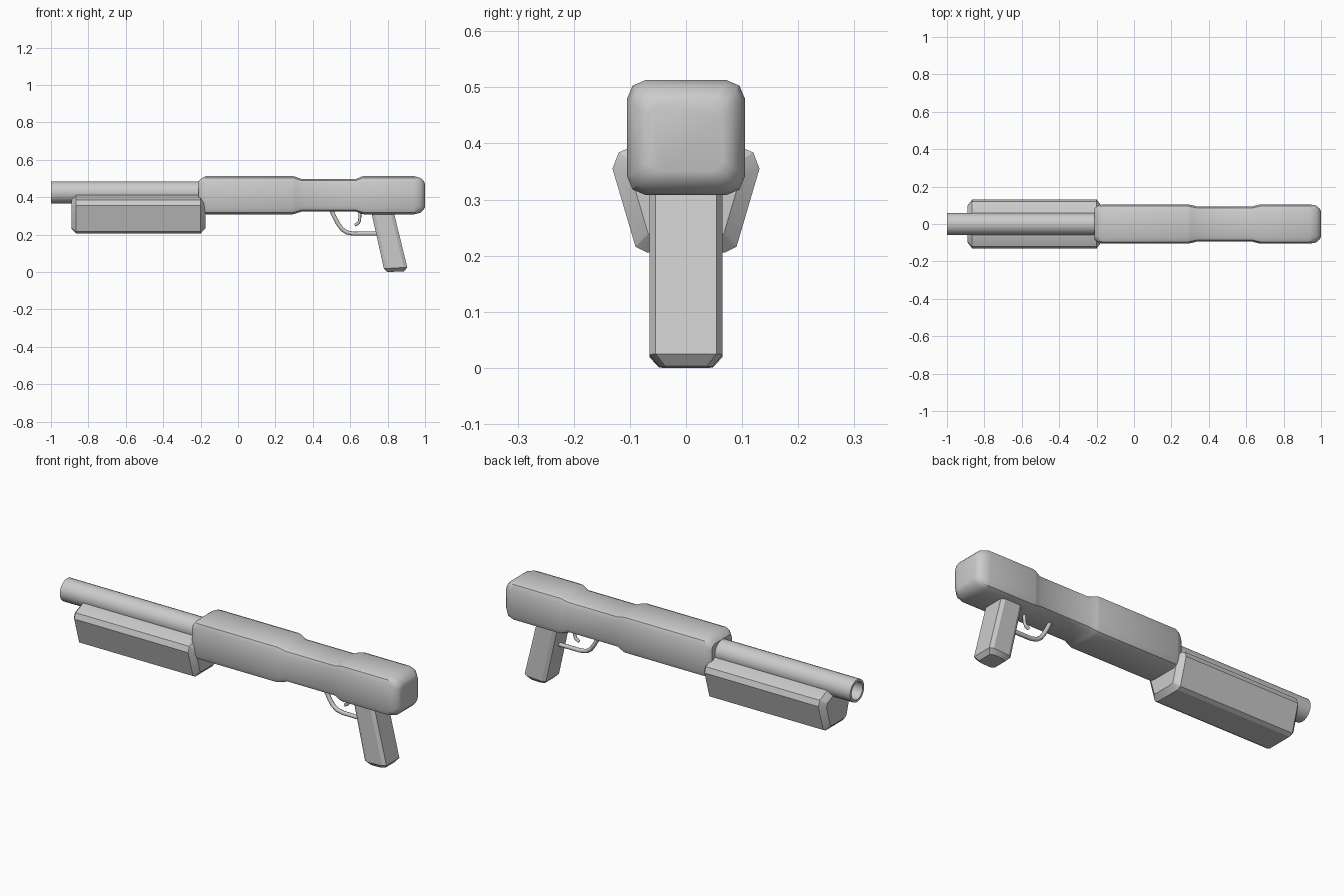
import bpy, bmesh, math
from mathutils import Vector

if "Cube" in bpy.data.objects:
    bpy.data.objects.remove(bpy.data.objects["Cube"])


def loft(name, rings, angle=35):
    """Skin a list of equal-length point rings and cap both ends."""
    bm = bmesh.new()
    loops = [[bm.verts.new(p) for p in r] for r in rings]
    n = len(loops[0])
    for a, b in zip(loops, loops[1:]):
        for i in range(n):
            j = (i + 1) % n
            bm.faces.new((a[i], a[j], b[j], b[i]))
    bm.faces.new(loops[0][::-1])
    bm.faces.new(loops[-1])
    bmesh.ops.recalc_face_normals(bm, faces=bm.faces)
    me = bpy.data.meshes.new(name)
    bm.to_mesh(me)
    bm.free()
    ob = bpy.data.objects.new(name, me)
    bpy.context.collection.objects.link(ob)
    bpy.ops.object.select_all(action='DESELECT')
    ob.select_set(True)
    bpy.context.view_layer.objects.active = ob
    bpy.ops.object.shade_smooth_by_angle(angle=math.radians(angle))
    return ob


def mirrored(half):
    """Close a right-hand half outline by mirroring it."""
    return half + [(-u, v) for u, v in reversed(half)]


def circle(x, z, r, n=24):
    return [(x, r * math.cos(2 * math.pi * i / n), z + r * math.sin(2 * math.pi * i / n))
            for i in range(n)]


def rod(name, path, r, n=8):
    """Round bar along a path in the xz plane."""
    pts = [Vector((x, 0, z)) for x, z in path]
    rings = []
    for i, p in enumerate(pts):
        t = (pts[min(i + 1, len(pts) - 1)] - pts[max(i - 1, 0)]).normalized()
        side = Vector((-t.z, 0, t.x))
        rings.append([p + side * r * math.cos(2 * math.pi * k / n)
                      + Vector((0, r * math.sin(2 * math.pi * k / n), 0)) for k in range(n)])
    return loft(name, rings, 50)


# Main body: soft-cornered section with a narrowed waist and rounded butt
def body_ring(x, w, z0, z1):
    c = 0.033 * w / 0.105
    half = [(w - c, z0), (w - 0.3 * c, z0 + 0.3 * c), (w, z0 + c),
            (w, z1 - c), (w - 0.3 * c, z1 - 0.3 * c), (w - c, z1)]
    return [(x, y, z) for y, z in mirrored(half)]


body = [(-0.21, 0.085, 0.335, 0.485), (-0.195, 0.097, 0.318, 0.502),
        (-0.17, 0.105, 0.308, 0.513), (0.29, 0.105, 0.308, 0.513),
        (0.305, 0.102, 0.311, 0.51), (0.34, 0.093, 0.323, 0.497),
        (0.63, 0.093, 0.323, 0.497), (0.66, 0.102, 0.311, 0.51),
        (0.675, 0.105, 0.308, 0.513), (0.94, 0.105, 0.308, 0.513),
        (0.975, 0.098, 0.316, 0.503), (0.995, 0.08, 0.336, 0.484),
        (1.0, 0.065, 0.35, 0.47)]
loft("body", [body_ring(*s) for s in body])

# Hollow barrel
zb = 0.425
loft("barrel", [circle(-0.18, zb, 0.059), circle(-1, zb, 0.059),
                circle(-1, zb, 0.046), circle(-0.3, zb, 0.046)])

# Sliding forend: wide at the top, tapering down, bevelled ends
forend = mirrored([(0.07, 0.206), (0.09, 0.216), (0.131, 0.355), (0.12, 0.384), (0.05, 0.415)])


def forend_ring(x, s):
    return [(x, y * s, 0.31 + (z - 0.31) * s) for y, z in forend]


loft("forend", [forend_ring(x, s) for x, s in
                [(-0.89, 0.75), (-0.865, 1), (-0.2, 1), (-0.175, 0.75)]], 25)


# Raked pistol grip with chamfered corners and base
def grip_ring(x0, x1, w, z0, z1):
    c, d = 0.011, 0.018
    plan = [(x0 + d, -w), (x1 - d, -w), (x1, -w + c), (x1, w - c),
            (x1 - d, w), (x0 + d, w), (x0, w - c), (x0, -w + c)]
    return [(x, y, z0 + (z1 - z0) * (x - x0) / (x1 - x0)) for x, y in plan]


loft("grip", [grip_ring(0.708, 0.828, 0.065, 0.34, 0.34),
              grip_ring(0.78, 0.905, 0.065, 0.018, 0.025),
              grip_ring(0.797, 0.888, 0.048, 0.0, 0.003)], 25)

# Trigger guard and trigger
rod("trigger_guard", [(0.495, 0.34), (0.515, 0.295), (0.535, 0.258), (0.555, 0.23),
                      (0.58, 0.212), (0.615, 0.205), (0.68, 0.205), (0.75, 0.205)], 0.011)
rod("trigger", [(0.65, 0.34), (0.652, 0.30), (0.65, 0.275), (0.642, 0.26), (0.625, 0.25)], 0.008)
